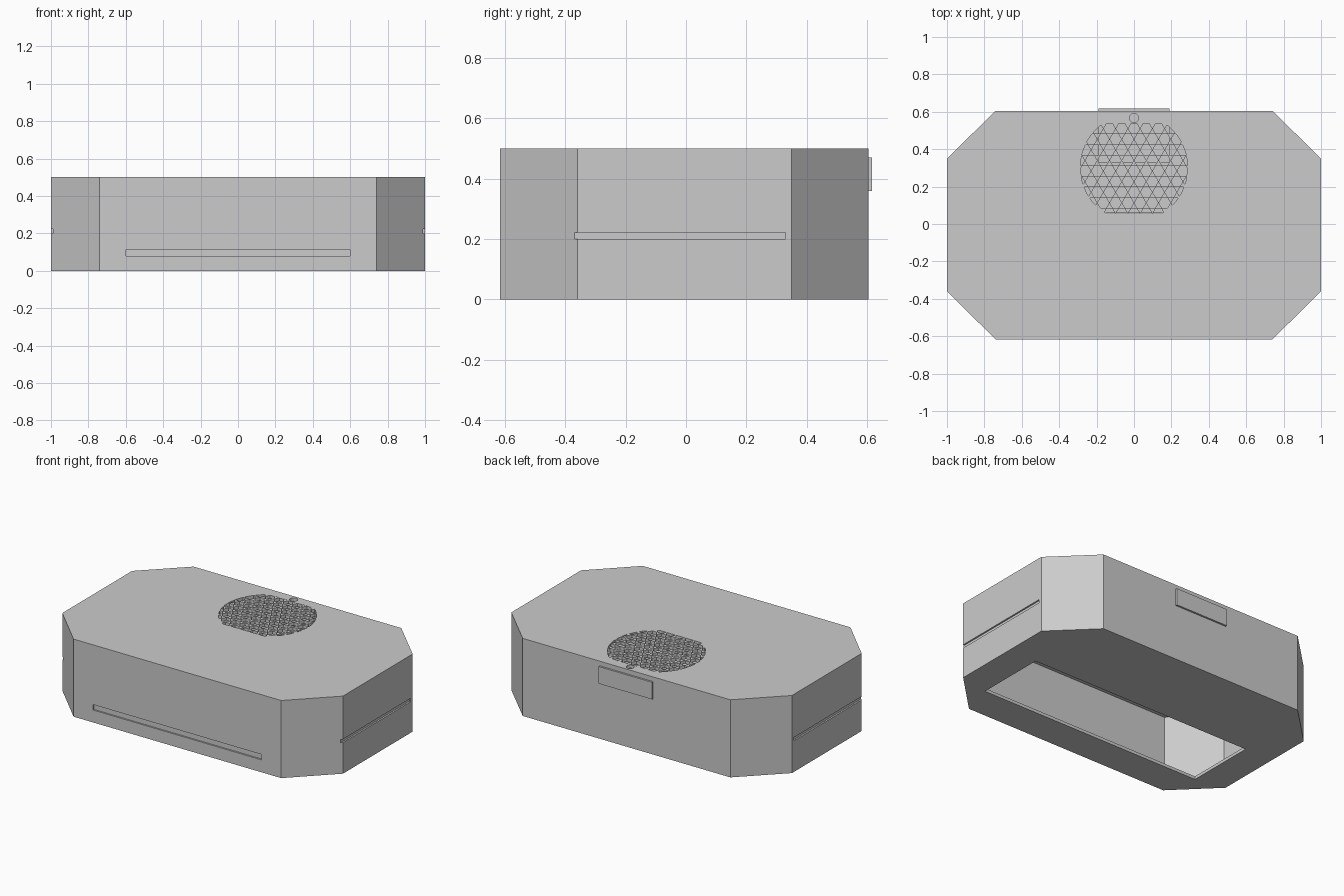
import bpy, bmesh, math
from mathutils import Vector

if "Cube" in bpy.data.objects:
    bpy.data.objects.remove(bpy.data.objects["Cube"], do_unlink=True)

FRONT, BACK, TOP, WALL = -0.617, 0.605, 0.5, 0.02

grey = bpy.data.materials.new("plain_grey")
grey.use_nodes = True
grey.diffuse_color = (0.6, 0.6, 0.6, 1)
grey.node_tree.nodes["Principled BSDF"].inputs["Base Color"].default_value = (0.6, 0.6, 0.6, 1)


def finish(name, bm):
    bmesh.ops.recalc_face_normals(bm, faces=bm.faces)
    mesh = bpy.data.meshes.new(name)
    bm.to_mesh(mesh)
    bm.free()
    mesh.materials.append(grey)
    obj = bpy.data.objects.new(name, mesh)
    bpy.context.collection.objects.link(obj)
    return obj


def extrude_up(bm, height):
    geo = bmesh.ops.extrude_face_region(bm, geom=bm.faces[:])
    verts = [g for g in geo["geom"] if isinstance(g, bmesh.types.BMVert)]
    bmesh.ops.translate(bm, verts=verts, vec=(0, 0, height))


def prism(name, points, z0, z1):
    bm = bmesh.new()
    bm.faces.new([bm.verts.new((x, y, z0)) for x, y in points])
    extrude_up(bm, z1 - z0)
    return finish(name, bm)


def box(name, x0, x1, y0, y1, z0, z1):
    return prism(name, [(x0, y0), (x1, y0), (x1, y1), (x0, y1)], z0, z1)


def cut(target, cutter):
    cutter.hide_render = True
    mod = target.modifiers.new("cut", "BOOLEAN")
    mod.operation, mod.solver, mod.object = "DIFFERENCE", "EXACT", cutter
    bpy.context.view_layer.objects.active = target
    bpy.ops.object.modifier_apply(modifier=mod.name)
    bpy.data.objects.remove(cutter, do_unlink=True)


def outline(inset):
    # Rectangle with clipped corners, offset evenly inward
    k = inset * math.tan(math.pi / 8)
    x, y0, y1 = 1 - inset, FRONT + inset, BACK - inset
    cx, c0, c1 = 0.74 - k, -0.36 + k, 0.35 - k
    return [(-cx, y0), (cx, y0), (x, c0), (x, c1), (cx, y1), (-cx, y1), (-x, c1), (-x, c0)]


def hex_holes(centre_y, radius, pitch, low, high):
    # Staggered hexagons trimmed to a round patch with flat ends
    bm = bmesh.new()
    size = pitch * 0.475
    for row in range(-5, 6):
        y = 0.283 + row * pitch * math.sqrt(3) / 2
        for col in range(-6, 7):
            x = (col + 0.5 * (row % 2)) * pitch
            if math.hypot(x, y - centre_y) > radius + size * 0.6:
                continue
            bm.faces.new([bm.verts.new((x + size * math.cos(i * math.pi / 3),
                                        y + size * math.sin(i * math.pi / 3), TOP - 2 * WALL))
                          for i in range(6)])
    planes = [((0, low, 0), (0, -1, 0)), ((0, high, 0), (0, 1, 0))]
    for i in range(32):
        n = Vector((math.cos(i * math.pi / 16), math.sin(i * math.pi / 16), 0))
        planes.append((Vector((0, centre_y, 0)) + n * radius, n))
    for co, no in planes:
        bmesh.ops.bisect_plane(bm, geom=bm.verts[:] + bm.edges[:] + bm.faces[:], dist=1e-5,
                               plane_co=co, plane_no=no, clear_outer=True)
    extrude_up(bm, 4 * WALL)
    return finish("grille_cutter", bm)


# Hollow shell with an opening underneath
shell = prism("shell", outline(0), 0, TOP)
cut(shell, prism("cavity_cutter", outline(WALL), WALL, TOP - WALL))
cut(shell, box("opening_cutter", -0.8, 0.8, -0.4, 0.06, -0.1, 0.1))

# Shallow grooves on the front and both sides
cut(shell, box("front_groove_cutter", -0.6, 0.6, FRONT - 0.1, FRONT + 0.01, 0.08, 0.115))
for side in (-1, 1):
    xs = sorted((side * 0.99, side * 1.1))
    cut(shell, box("side_groove_cutter", xs[0], xs[1], -0.37, 0.33, 0.2, 0.222))

# Honeycomb grille and the small round hole behind it
cut(shell, hex_holes(0.302, 0.286, 0.0655, 0.056, 0.541))
ring = [(0.024 * math.cos(i * math.pi / 12), 0.567 + 0.024 * math.sin(i * math.pi / 12))
        for i in range(24)]
cut(shell, prism("round_hole_cutter", ring, TOP - 2 * WALL, TOP + WALL))

# Block that passes through the back wall
box("back_block", -0.19, 0.19, 0.325, 0.617, 0.36, 0.47)
